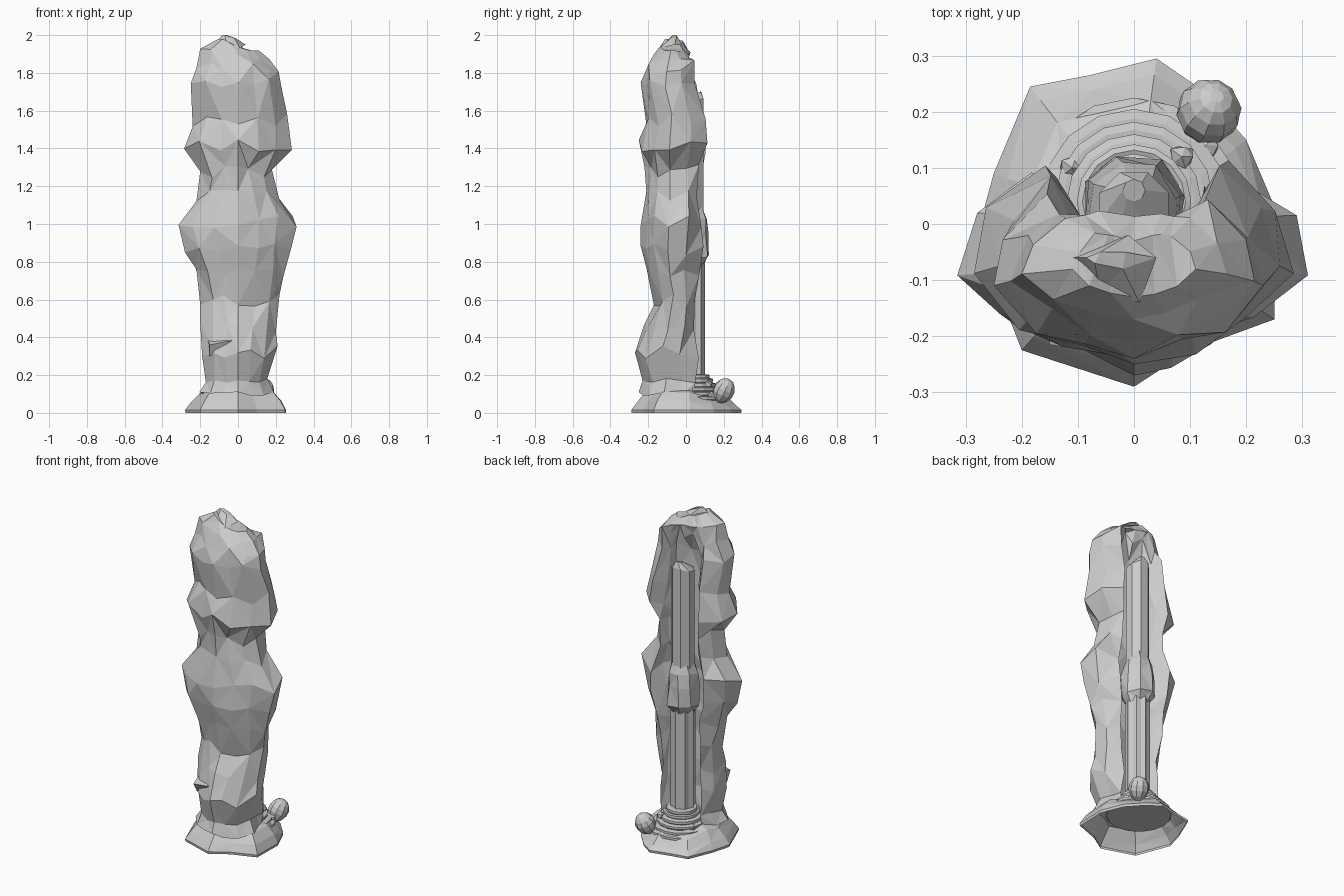
import bpy, bmesh, math, random
from mathutils import Vector

if "Cube" in bpy.data.objects:
    bpy.data.objects.remove(bpy.data.objects["Cube"])

random.seed(4)


def make_object(name, bm):
    bmesh.ops.recalc_face_normals(bm, faces=bm.faces[:])
    me = bpy.data.meshes.new(name)
    bm.to_mesh(me)
    bm.free()
    ob = bpy.data.objects.new(name, me)
    bpy.context.collection.objects.link(ob)
    return ob


def loft(name, rings, tri=False, bottom=True):
    bm = bmesh.new()
    loops = [[bm.verts.new(p) for p in r] for r in rings]
    n = len(loops[0])
    for k, (a, b) in enumerate(zip(loops, loops[1:])):
        for i in range(n):
            j = (i + 1) % n
            if not tri:
                bm.faces.new((a[i], a[j], b[j], b[i]))
            elif (i + k) % 2:
                bm.faces.new((a[i], a[j], b[j]))
                bm.faces.new((a[i], b[j], b[i]))
            else:
                bm.faces.new((a[i], a[j], b[i]))
                bm.faces.new((a[j], b[j], b[i]))
    caps = [bm.faces.new(loops[-1])]
    if bottom:
        caps.append(bm.faces.new(loops[0]))
    bmesh.ops.triangulate(bm, faces=caps)
    return make_object(name, bm)


def circle(r, z, n, cx=0.0, cy=0.0, turn=0.0, flute=1.0):
    return [(cx + r * (flute if i % 2 else 1) * math.cos(turn + i * math.tau / n),
             cy + r * (flute if i % 2 else 1) * math.sin(turn + i * math.tau / n), z)
            for i in range(n)]


# Rock shell levels: z, left, right, front y, wing y, alcove wall y
levels = [
    (0.10, 0.205, 0.19, -0.25, 0.05, -0.04),
    (0.17, 0.17, 0.155, -0.23, 0.05, -0.04),
    (0.32, 0.19, 0.21, -0.27, 0.06, -0.05),
    (0.44, 0.20, 0.20, -0.22, 0.05, -0.05),
    (0.60, 0.20, 0.22, -0.17, 0.06, -0.05),
    (0.74, 0.22, 0.24, -0.21, 0.07, -0.05),
    (0.86, 0.28, 0.28, -0.24, 0.08, -0.05),
    (1.01, 0.315, 0.31, -0.24, 0.09, -0.05),
    (1.15, 0.22, 0.22, -0.21, 0.07, -0.05),
    (1.28, 0.20, 0.18, -0.22, 0.08, -0.05),
    (1.41, 0.285, 0.285, -0.25, 0.11, -0.05),
    (1.55, 0.24, 0.26, -0.21, 0.09, -0.05),
    (1.75, 0.25, 0.23, -0.24, 0.05, -0.04),
    (1.84, 0.22, 0.215, -0.21, 0.03, 0.00),
    (1.93, 0.20, 0.165, -0.17, 0.01, 0.02),
    (2.00, 0.11, 0.11, -0.13, -0.02, -0.02),
]
rings = []
for k, (z, l, r, yf, yb, yi) in enumerate(levels):
    top = k >= len(levels) - 2
    d = yb - yf
    # half outline: wing tip round to the front, then half the alcove
    prof = [(0.60, yb), (0.90, yb - 0.25 * d), (1.0, yb - 0.55 * d),
            (0.72, yb - 0.80 * d), (0.36, yb - 0.92 * d)]
    half_in = [(0.44, (yb + yi) / 2), (0.30, yi)]
    pts = prof + [(0, yf)] + [(-u, y) for u, y in prof[::-1]]
    pts += [(-u, y) for u, y in half_in] + [(0, yi - 0.01)] + half_in[::-1]
    ring = []
    for i, (u, y) in enumerate(pts):
        j = 0.004 if top or k < 2 else 0.014
        jz = 0.006 if top else (0.012 if k < 2 else 0.036)
        if i in (2, 5, 8):
            j = 0
        x = u * (r if u > 0 else l)
        # keep the alcove wide enough for the column
        if z < 1.8:
            least = {0: 0.135, 10: 0.135, 11: 0.105, 15: 0.105, 12: 0.09, 14: 0.09}.get(i, 0)
            x = math.copysign(max(abs(x), least), x) if least else x
        zz = z + random.uniform(-jz, jz)
        if k == len(levels) - 1:
            zz = 2.0 - 0.4 * max(0, x + 0.08) - 0.5 * abs(y + 0.07) - 0.6 * max(0, -0.08 - x)
        elif top:
            zz -= 0.16 * (x + 0.2)
        ring.append((x + random.uniform(-j, j), y + random.uniform(-j, j), zz))
    rings.append(ring)
loft("rock_shell", rings, tri=True, bottom=False)

# Summit stone giving the off-centre peak
loft("summit", [[(-0.12, -0.06, 1.96), (-0.06, -0.12, 1.95), (0.01, -0.14, 1.93),
                 (0.04, -0.06, 1.95), (-0.01, -0.02, 1.95)],
                [(-0.085, -0.06, 1.998), (-0.07, -0.07, 2.0), (-0.02, -0.08, 1.985),
                 (-0.015, -0.05, 1.985), (-0.06, -0.05, 2.0)]], tri=True)

# Jutting chip low on the front left
bm = bmesh.new()
chip = [bm.verts.new(p) for p in ((-0.16, -0.15, 0.385), (-0.15, -0.215, 0.36),
                                  (0.0, -0.24, 0.39), (-0.15, -0.18, 0.30))]
for f in ((0, 1, 2), (1, 3, 2), (0, 3, 1), (0, 2, 3)):
    bm.faces.new([chip[i] for i in f])
make_object("rock_chip", bm)

# Flared rock foot, hollow underneath
foot = [(0.04, 0.295), (-0.08, 0.265), (-0.185, 0.245), (-0.25, 0.09), (-0.28, -0.02),
        (-0.20, -0.225), (0.0, -0.29), (0.10, -0.225), (0.25, -0.17), (0.255, 0.02),
        (0.20, 0.15), (0.12, 0.24)]
foot_rings = []
for s, z in ((0.99, 0.0), (1.0, 0.015), (0.9, 0.06), (0.74, 0.105), (0.5, 0.125), (0.2, 0.13)):
    ring = []
    for x, y in foot:
        lip = random.uniform(-0.008, 0.008) if z > 0.03 else 0
        drop = 0.02 if y > 0.1 and 0.03 < z < 0.12 else 0
        ring.append((x * s, y * s, z + lip - drop))
    foot_rings.append(ring)
loft("rock_foot", foot_rings, tri=True, bottom=False)

# Stepped round plinth
CY = 0.04
steps = []
for r, z in ((0.185, 0.085), (0.165, 0.108), (0.142, 0.132), (0.12, 0.155), (0.102, 0.18),
             (0.085, 0.2)):
    steps += [circle(r * 0.96, z - 0.02, 16, 0, CY), circle(r, z - 0.013, 16, 0, CY),
              circle(r, z, 16, 0, CY), circle(r * 0.9, z + 0.004, 16, 0, CY)]
loft("plinth_steps", steps)

# Fluted lower column
loft("lower_column", [circle(0.07, z, 16, 0, CY - 0.01, 0, 0.86) for z in (0.15, 0.84)])

# Faceted rock collar round the column
collar = []
for r, z in ((0.06, 0.77), (0.092, 0.83), (0.095, 0.95), (0.08, 1.02), (0.055, 1.10)):
    collar.append([(x + random.uniform(-0.008, 0.008),
                    y - 0.08 * r + random.uniform(-0.008, 0.008),
                    zz + random.uniform(-0.012, 0.012))
                   for x, y, zz in circle(r, z, 8, 0, CY - 0.005, 0.3)])
loft("column_collar", collar, tri=True)

# Upper column with broken pointed top
upper = [circle(0.067, z, 8, 0, CY - 0.01, math.pi / 8) for z in (1.03, 1.6)]
upper.append([(x, y, 1.64 + 0.5 * max(0, y - CY)) for x, y, z in upper[1]])
upper.append([(x, y, 1.69 + 0.3 * (y - CY)) for x, y, z in circle(0.02, 0, 8, 0, CY + 0.02)])
loft("upper_column", upper)

# Ribbed round pot on the foot
pot_prof = ((0.02, -0.066), (0.042, -0.045), (0.056, -0.015), (0.057, 0.015),
            (0.046, 0.04), (0.03, 0.058), (0.012, 0.066))
pot = loft("ribbed_pot", [circle(r, z, 20, flute=0.94) for r, z in pot_prof])
pot.location = (0.133, 0.2, 0.118)
pot.rotation_euler = (math.radians(-25), math.radians(15), 0)

# Small loose stones at the plinth
for i, (x, y, z, s) in enumerate(((0.085, 0.12, 0.15, 0.025), (0.13, 0.14, 0.09, 0.025),
                                  (-0.11, 0.1, 0.12, 0.025))):
    bm = bmesh.new()
    bmesh.ops.create_icosphere(bm, subdivisions=1, radius=s)
    for v in bm.verts:
        v.co = v.co * random.uniform(0.8, 1.1) + Vector((x, y, z))
    make_object("loose_stone_%d" % (i + 1), bm)
